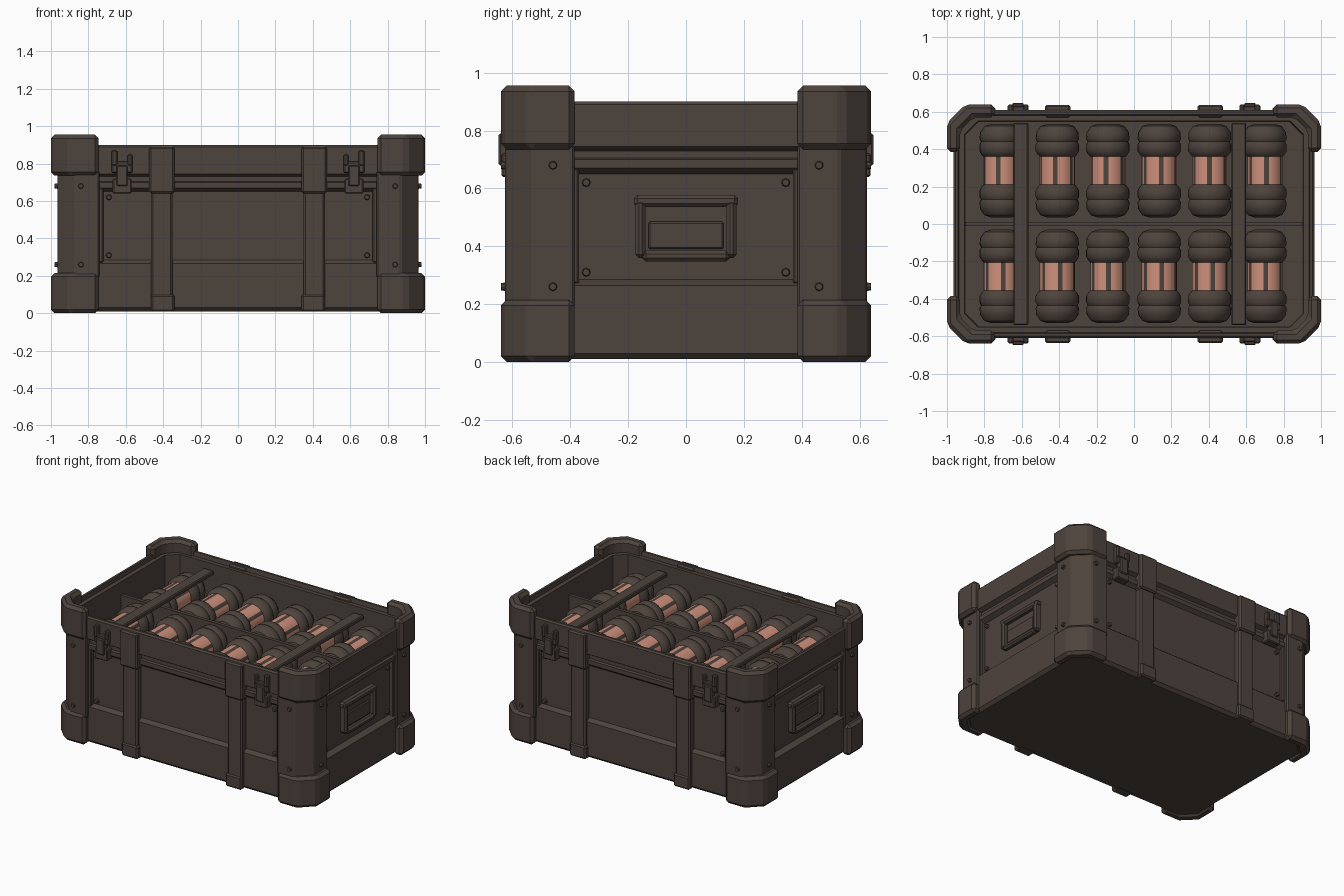
import bpy, bmesh, math, random

if "Cube" in bpy.data.objects:
    bpy.data.objects.remove(bpy.data.objects["Cube"])
random.seed(4)

def material(name, rgb):
    m = bpy.data.materials.new(name)
    m.diffuse_color = (*rgb, 1)
    m.use_nodes = True
    m.node_tree.nodes["Principled BSDF"].inputs["Base Color"].default_value = m.diffuse_color
    return m

BROWN = material("dark brown", (0.076, 0.057, 0.047))
PINK = material("salmon glass", (0.62, 0.28, 0.20))

def finish(name, bm, mirror="", bevel=0):
    bmesh.ops.recalc_face_normals(bm, faces=bm.faces)
    me = bpy.data.meshes.new(name)
    bm.to_mesh(me)
    bm.free()
    ob = bpy.data.objects.new(name, me)
    bpy.context.collection.objects.link(ob)
    me.materials.append(BROWN)
    if bevel:
        b = ob.modifiers.new("bevel", 'BEVEL')
        b.width, b.segments, b.limit_method = bevel, 1, 'ANGLE'
    if mirror:
        m = ob.modifiers.new("mirror", 'MIRROR')
        m.use_axis = ("x" in mirror, "y" in mirror, False)
        m.use_mirror_merge = False
    return ob

def add_prism(bm, poly, z0, z1):
    lo = [bm.verts.new((x, y, z0)) for x, y in poly]
    hi = [bm.verts.new((x, y, z1)) for x, y in poly]
    bm.faces.new(lo)
    bm.faces.new(hi)
    n = len(poly)
    for i in range(n):
        j = (i + 1) % n
        bm.faces.new((lo[i], lo[j], hi[j], hi[i]))

def prism(name, poly, z0, z1, **kw):
    bm = bmesh.new()
    add_prism(bm, poly, z0, z1)
    return finish(name, bm, **kw)

def boxes(name, items, **kw):
    # each item: x0, x1, y0, y1, z0, z1
    bm = bmesh.new()
    for x0, x1, y0, y1, z0, z1 in items:
        add_prism(bm, [(x0, y0), (x1, y0), (x1, y1), (x0, y1)], z0, z1)
    return finish(name, bm, **kw)

def loft(name, rings):
    # chamfered rectangles (half x, half y, chamfer, z) joined in order
    bm = bmesh.new()
    loops = []
    for a, b, c, z in rings:
        pts = [(a, b - c), (a - c, b), (c - a, b), (-a, b - c),
               (-a, c - b), (c - a, -b), (a - c, -b), (a, c - b)]
        loops.append([bm.verts.new((x, y, z)) for x, y in pts])
    for p, q in zip(loops, loops[1:]):
        for i in range(8):
            j = (i + 1) % 8
            bm.faces.new((p[i], p[j], q[j], q[i]))
    bm.faces.new(loops[0])
    bm.faces.new(loops[-1])
    return finish(name, bm)

# Crate shell: outside bands, rim, ledge and inner tray in one profile
loft("crate_shell", [
    (.935, .58, .08, .01), (.955, .60, .09, .03), (.955, .60, .09, .265),
    (.918, .575, .08, .285), (.918, .575, .08, .65), (.95, .60, .09, .67),
    (.95, .60, .09, .70), (.935, .585, .08, .705), (.935, .585, .08, .73),
    (.965, .61, .09, .745), (.965, .61, .09, .89), (.955, .60, .09, .90),
    (.94, .585, .08, .90), (.935, .58, .08, .87), (.905, .55, .07, .87),
    (.90, .545, .07, .56)])

# Corner posts and chunky corner caps
prism("corner_posts", [(.965, .385), (.965, .53), (.87, .625), (.74, .625),
                       (.74, .56), (.84, .56), (.905, .50), (.905, .385)],
      .19, .76, mirror="xy", bevel=.008)
cap = [(1, .385), (1, .54), (.90, .64), (.745, .64),
       (.745, .57), (.86, .57), (.93, .50), (.93, .385)]
prism("top_corner_caps", cap, .735, .955, mirror="xy", bevel=.02)
prism("bottom_corner_caps", cap, 0, .215, mirror="xy", bevel=.02)

# Inner frame lines of the recessed panels
boxes("panel_frames", [(.72, .75, .56, .60, .27, .67),
                       (.90, .945, .37, .395, .27, .67)], mirror="xy", bevel=.006)

# Rivets on posts and side panels
bm = bmesh.new()
def rivet(p, axis):
    ret = bmesh.ops.create_cone(bm, cap_ends=True, segments=8, radius1=.018,
                                radius2=.012, depth=.03)
    for v in ret["verts"]:
        x, y, z = v.co
        v.co = (z + p[0], x + p[1], y + p[2]) if axis == "x" else (x + p[0], z + p[1], y + p[2])
for z in (.26, .68):
    rivet((.84, .625, z), "y")
    rivet((.965, .46, z), "x")
for z in (.31, .62):
    rivet((.918, .345, z), "x")
    rivet((.69, .578, z), "y")
finish("rivets", bm, mirror="xy")

# Vertical bands on the long sides
boxes("side_bands", [(.35, .465, .56, .622, .01, .66),
                     (.34, .475, .57, .637, .64, .89),
                     (.34, .465, .55, .63, .008, .10)], mirror="xy", bevel=.01)

# Toggle latches
boxes("latches", [(.565, .675, .59, .632, .75, .81),
                  (.565, .59, .60, .638, .79, .85),
                  (.645, .675, .60, .638, .79, .87),
                  (.59, .65, .60, .648, .68, .79),
                  (.57, .67, .58, .638, .64, .72)], mirror="xy", bevel=.006)

# Carrying handles on the short sides
boxes("side_handle_plates", [(.90, .926, -.16, .16, .36, .56),
                             (.90, .94, -.13, .13, .39, .485)], mirror="x", bevel=.006)
boxes("side_handle_loops", [(.90, .962, -.175, -.14, .36, .56),
                            (.90, .962, .14, .175, .36, .56),
                            (.92, .962, -.15, .15, .347, .385),
                            (.90, .958, -.18, .18, .535, .578)], mirror="x", bevel=.012)

# Divider and hold-down bars inside
boxes("tray_divider", [(-.90, .90, -.012, .012, .55, .78)])
boxes("hold_down_bars", [(-.645, -.565, -.54, .54, .80, .83),
                         (.52, .60, -.54, .54, .80, .83)], bevel=.006)

# Canisters lying in two rows: padded ends, glass middle with dark bars
half = [(.25, .055), (.238, .09), (.205, .113), (.17, .116), (.155, .108),
        (.14, .116), (.105, .116), (.085, .104), (.075, .094)]
profile = [(-t, r) for t, r in half] + [(t, r) for t, r in reversed(half)]
SEG = 24
def canister(name, cx, cy):
    bm = bmesh.new()
    turn = random.uniform(-.2, .2)
    rings = []
    for t, r in profile:
        rings.append([bm.verts.new((cx + r * math.cos(a), cy + t, .685 + r * math.sin(a)))
                      for a in (turn + 2 * math.pi * (k + .5) / SEG for k in range(SEG))])
    for i, (p, q) in enumerate(zip(rings, rings[1:])):
        for k in range(SEG):
            j = (k + 1) % SEG
            f = bm.faces.new((p[k], p[j], q[j], q[k]))
            f.smooth = True
            if i == len(half) - 1 and k % 4 != 1:
                f.material_index = 1
    bm.faces.new(rings[0])
    bm.faces.new(rings[-1])
    ob = finish(name, bm)
    ob.data.materials.append(PINK)
    ob.data.set_sharp_from_angle(angle=math.radians(35))

for row, cy in (("front", -.28), ("back", .285)):
    for i, cx in enumerate((-.71, -.41, -.14, .135, .405, .70)):
        canister(f"{row}_canister_{i + 1}", cx, cy)
